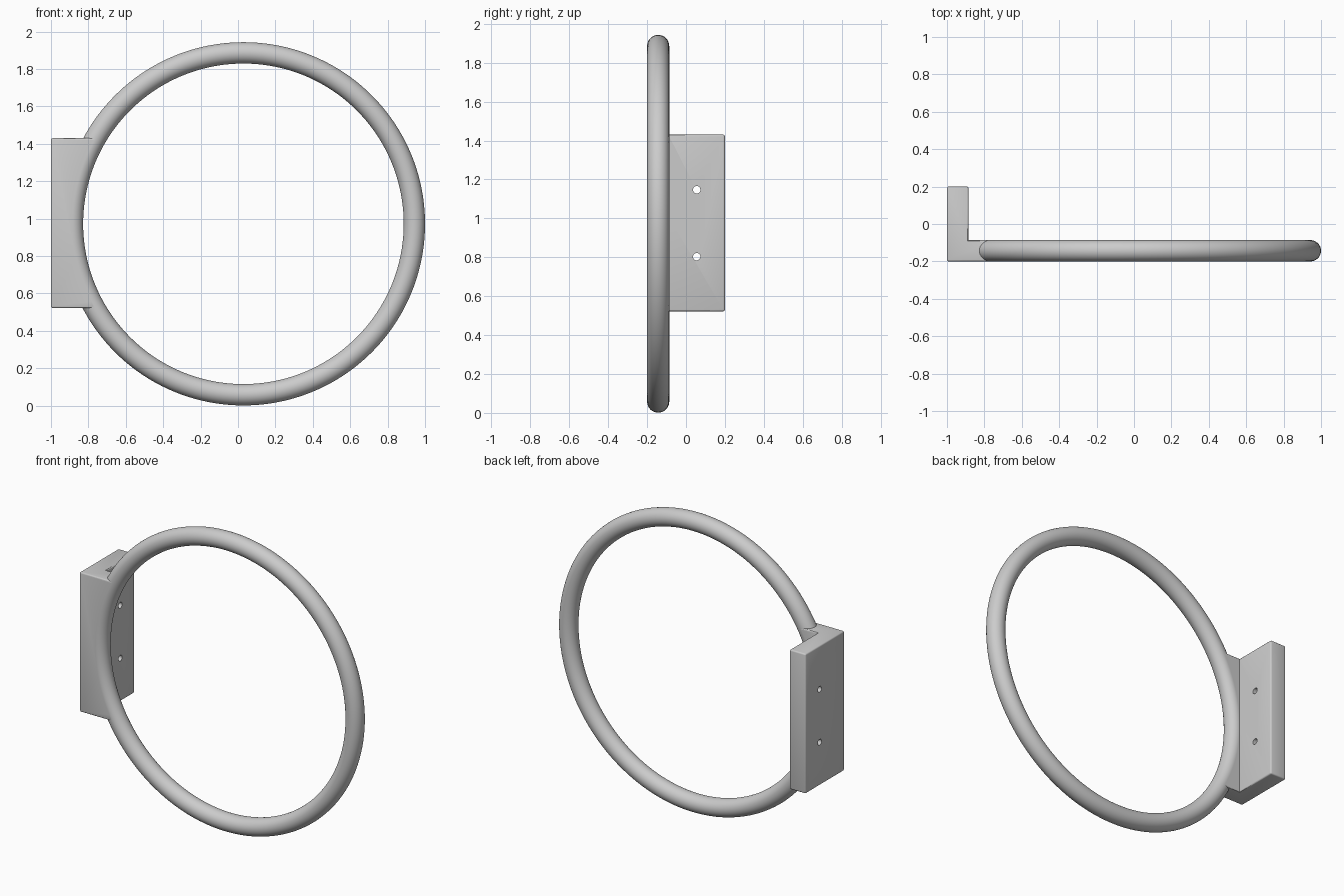
import bpy, bmesh, math
from mathutils import Vector

cube = bpy.data.objects.get("Cube")
if cube:
    bpy.data.objects.remove(cube, do_unlink=True)

RING_CENTRE = Vector((0.029, -0.143, 0.972))
RING_RADIUS, TUBE_RADIUS = 0.914, 0.057
BOTTOM, TOP = 0.522, 1.43

# Single grey finish
grey = bpy.data.materials.new("satin_grey")
grey.use_nodes = True
colour = (0.6, 0.6, 0.6, 1)
grey.diffuse_color = colour
grey.node_tree.nodes["Principled BSDF"].inputs["Base Color"].default_value = colour


def smooth(obj):
    bpy.ops.object.select_all(action="DESELECT")
    obj.select_set(True)
    bpy.context.view_layer.objects.active = obj
    bpy.ops.object.shade_smooth_by_angle(angle=math.radians(30))


def add_cutter(name, location, radius, depth, rotation, sides):
    bpy.ops.mesh.primitive_cylinder_add(vertices=sides, radius=radius, depth=depth,
                                        location=location, rotation=rotation)
    obj = bpy.context.object
    obj.name = name
    obj.hide_render = True
    obj.hide_set(True)
    return obj


# Round hoop
bpy.ops.mesh.primitive_torus_add(major_radius=RING_RADIUS, minor_radius=TUBE_RADIUS,
                                 major_segments=160, minor_segments=32,
                                 location=RING_CENTRE, rotation=(math.pi / 2, 0, 0))
hoop = bpy.context.object
hoop.name = "hoop"
hoop.data.materials.append(grey)
smooth(hoop)

# L-shaped bracket, extruded upward with softened outer edges
profile = [(-1, -0.2), (-0.7, -0.2), (-0.7, -0.086), (-0.885, -0.086), (-0.885, 0.2), (-1, 0.2)]
bm = bmesh.new()
base = bm.faces.new([bm.verts.new((x, y, BOTTOM)) for x, y in profile])
top = bmesh.ops.extrude_face_region(bm, geom=[base])["geom"]
bmesh.ops.translate(bm, vec=(0, 0, TOP - BOTTOM),
                    verts=[g for g in top if isinstance(g, bmesh.types.BMVert)])
bmesh.ops.recalc_face_normals(bm, faces=bm.faces)
bmesh.ops.bevel(bm, geom=[e for e in bm.edges if e.is_convex], offset=0.009,
                offset_type="OFFSET", segments=3, profile=0.5, affect="EDGES")
mesh = bpy.data.meshes.new("bracket")
bm.to_mesh(mesh)
bm.free()
bracket = bpy.data.objects.new("bracket", mesh)
bpy.context.collection.objects.link(bracket)
mesh.materials.append(grey)

# Hoop opening and the two screw holes
cutters = [add_cutter("hoop_opening_cutter", RING_CENTRE, RING_RADIUS, 0.5,
                      (math.pi / 2, 0, 0), 160)]
for z in (0.803, 1.147):
    cutters.append(add_cutter("screw_hole_cutter", (-0.94, 0.055, z), 0.019, 0.4,
                              (0, math.pi / 2, 0), 24))
# The opening trims only the front flange, so its cutter stays in front of the plate
cutters[0].scale.z = 0.3
for cutter in cutters:
    cut = bracket.modifiers.new(cutter.name, "BOOLEAN")
    cut.operation = "DIFFERENCE"
    cut.solver = "EXACT"
    cut.object = cutter
smooth(bracket)
